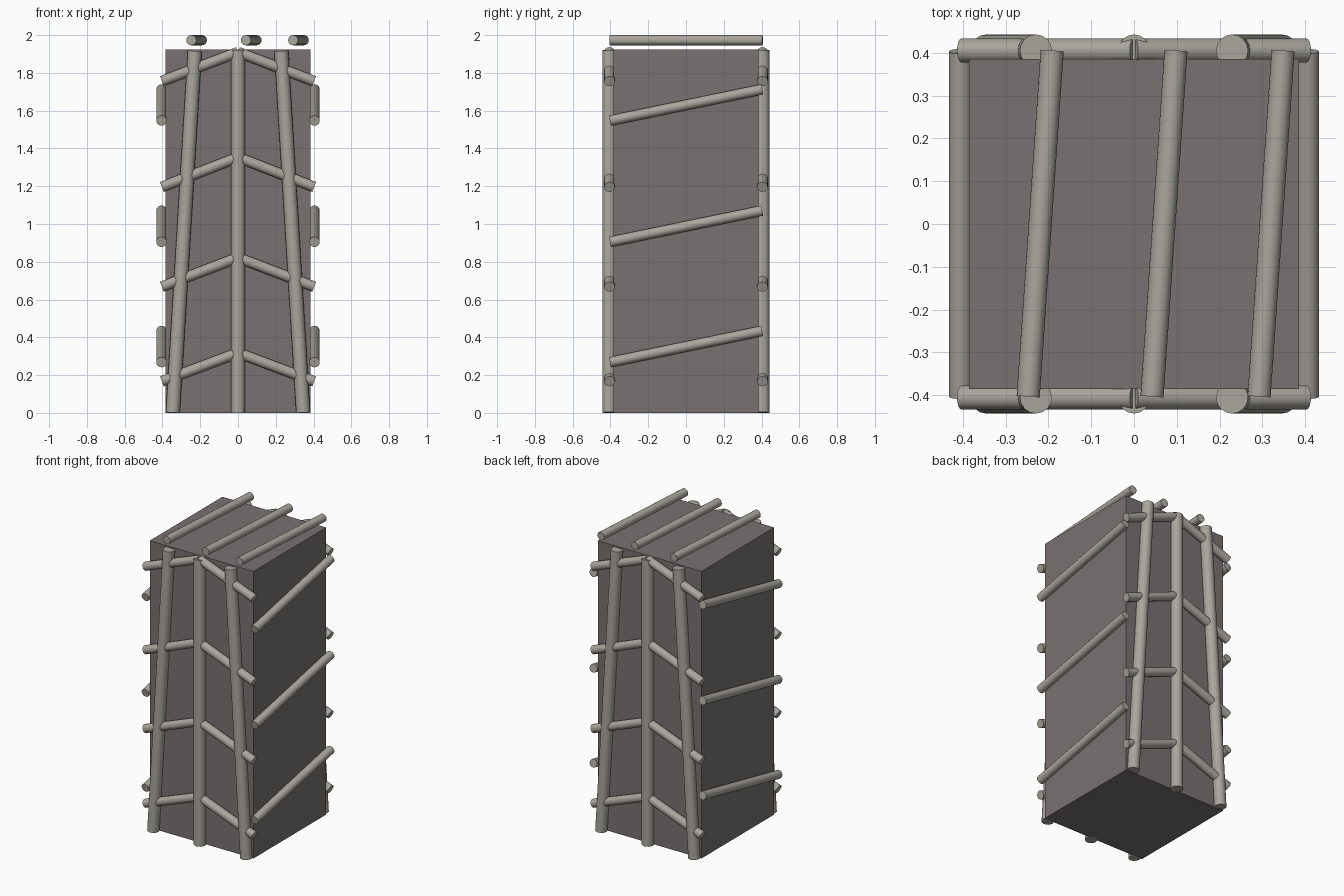
import bpy
from mathutils import Vector

if "Cube" in bpy.data.objects:
    bpy.data.objects.remove(bpy.data.objects["Cube"])


def material(name, rgb):
    m = bpy.data.materials.new(name)
    m.diffuse_color = (*rgb, 1)
    m.use_nodes = True
    m.node_tree.nodes["Principled BSDF"].inputs["Base Color"].default_value = m.diffuse_color
    return m


CORE = material("dark_core", (0.19, 0.17, 0.165))
WOOD = material("pale_rod", (0.40, 0.38, 0.34))


def rod(name, a, b, radius):
    """Round capped rod between two points."""
    a, b = Vector(a), Vector(b)
    d = b - a
    bpy.ops.mesh.primitive_cylinder_add(
        vertices=16, radius=radius, depth=d.length, location=(a + b) / 2,
        rotation=d.to_track_quat('Z', 'Y').to_euler())
    o = bpy.context.object
    o.name = name
    o.data.materials.append(WOOD)
    bpy.ops.object.shade_smooth_by_angle()
    return o


# solid inner block
H = 1.925
bpy.ops.mesh.primitive_cube_add(size=1, location=(0, 0, H / 2))
core = bpy.context.object
core.name = "core_block"
core.scale = (0.77, 0.77, H)
bpy.ops.object.transform_apply(location=False, rotation=False, scale=True)
core.data.materials.append(CORE)

R = 0.405          # distance of the rod layer from the centre
POST, SLAT = 0.0375, 0.028

# front and back frames: upright, leaning posts and chevron slats
for face, y in (("front", -R), ("back", R)):
    rod(f"{face}_centre_post", (0, y, 0), (0, y, 1.92), POST)
    for side, s in (("left", -1), ("right", 1)):
        rod(f"{face}_{side}_leaning_post",
            (s * 0.345, y, 0.002), (s * 0.229, y, 1.916), POST)
        for i, (low, high) in enumerate(((0.167, 0.318), (0.668, 0.822),
                                         (1.196, 1.353), (1.756, 1.91))):
            rod(f"{face}_{side}_chevron_{i + 1}",
                (s * 0.403, y, low), (0, y, high), SLAT)

# sloping rods on the two sides
for side, s in (("left", -1), ("right", 1)):
    for i, z in enumerate((0.268, 0.905, 1.547)):
        rod(f"{side}_side_rod_{i + 1}",
            (s * R, -0.403, z), (s * R, 0.403, z + 0.166), 0.0275)

# skewed rods above the top
for i, x in enumerate((-0.247, 0.042, 0.292)):
    rod(f"top_rod_{i + 1}", (x, -0.403, 1.973), (x + 0.056, 0.405, 1.973), 0.027)
